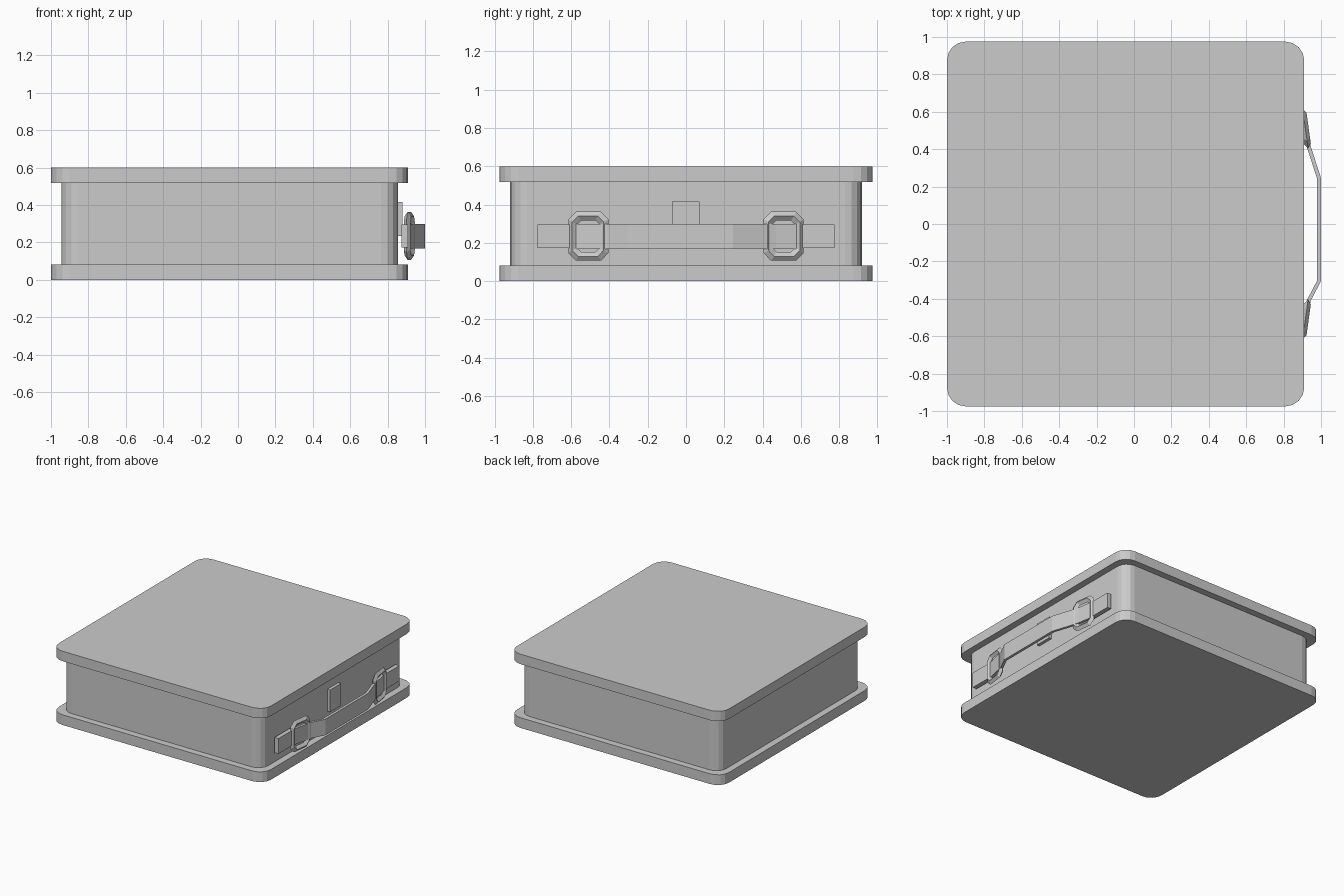
import bpy, bmesh, math
from mathutils import Vector, Matrix

if "Cube" in bpy.data.objects:
    bpy.data.objects.remove(bpy.data.objects["Cube"])


def make_object(name, bm, smooth=False):
    bmesh.ops.recalc_face_normals(bm, faces=bm.faces[:])
    mesh = bpy.data.meshes.new(name)
    bm.to_mesh(mesh)
    bm.free()
    obj = bpy.data.objects.new(name, mesh)
    bpy.context.collection.objects.link(obj)
    return obj


def box(name, x, y, z, corner=0, segments=4):
    """Box from ranges, with optional rounded vertical edges."""
    bm = bmesh.new()
    bmesh.ops.create_cube(bm, size=1)
    for v in bm.verts:
        v.co = Vector([(r[0] + r[1]) / 2 + c * (r[1] - r[0]) for c, r in zip(v.co, (x, y, z))])
    if corner:
        upright = [e for e in bm.edges if abs(e.verts[0].co.z - e.verts[1].co.z) > 0.01]
        bmesh.ops.bevel(bm, geom=upright, offset=corner, segments=segments,
                        profile=0.5, affect='EDGES')
    return make_object(name, bm)


def strap(name, path, thickness, z0, z1):
    """Flat band following an (x, y) path, thickened inwards along x."""
    bm = bmesh.new()
    rings = [[bm.verts.new(p) for p in ((x, y, z0), (x, y, z1),
             (x - thickness, y, z1), (x - thickness, y, z0))] for x, y in path]
    for a, b in zip(rings, rings[1:]):
        for i in range(4):
            j = (i + 1) % 4
            bm.faces.new((a[i], a[j], b[j], b[i]))
    bm.faces.new(rings[0])
    bm.faces.new(rings[-1])
    return make_object(name, bm)


def buckle(name, centre, tilt):
    """Tilted eight-cornered ring with a diamond cross-section."""
    def outline(hy, hz, cut):
        return [(hy, hz - cut), (hy - cut, hz), (cut - hy, hz), (-hy, hz - cut),
                (-hy, cut - hz), (cut - hy, -hz), (hy - cut, -hz), (hy, cut - hz)]
    rot = Matrix.Rotation(tilt, 3, 'Z')
    bm = bmesh.new()
    loops = []
    for inset, x in ((0, 0), (0.023, 0.018), (0.046, 0), (0.023, -0.018)):
        pts = outline(0.106 - inset, 0.128 - inset, 0.04 - inset * 0.4)
        loops.append([bm.verts.new(rot @ Vector((x, y, z)) + Vector(centre)) for y, z in pts])
    for k in range(4):
        a, b = loops[k], loops[(k + 1) % 4]
        for i in range(8):
            j = (i + 1) % 8
            bm.faces.new((a[i], a[j], b[j], b[i]))
    return make_object(name, bm)


# Case body with overhanging base and lid
box("case_body", (-0.945, 0.855), (-0.92, 0.92), (0.08, 0.525), 0.09)
box("base_plate", (-1.0, 0.91), (-0.975, 0.975), (0.0, 0.083), 0.1)
box("lid_plate", (-1.0, 0.91), (-0.975, 0.975), (0.519, 0.6), 0.1)

# Lock plate on the handle side
box("lock_plate", (0.85, 0.88), (-0.072, 0.07), (0.235, 0.415))

# Carrying strap
strap("handle_strap", [(0.91, -0.575), (0.935, -0.46), (0.945, -0.41), (1.0, -0.305),
                       (1.0, 0.245), (0.945, 0.415), (0.93, 0.47), (0.91, 0.585)],
      0.022, 0.168, 0.298)

# Buckle rings and strap end tabs, mirrored front to back
for side, label in ((-1, "front"), (1, "back")):
    buckle(label + "_buckle", (0.916, side * 0.51, 0.235), side * math.radians(8))
    y = sorted((side * 0.57, side * 0.777))
    box(label + "_strap_tab", (0.874, 0.909), y, (0.172, 0.297))
